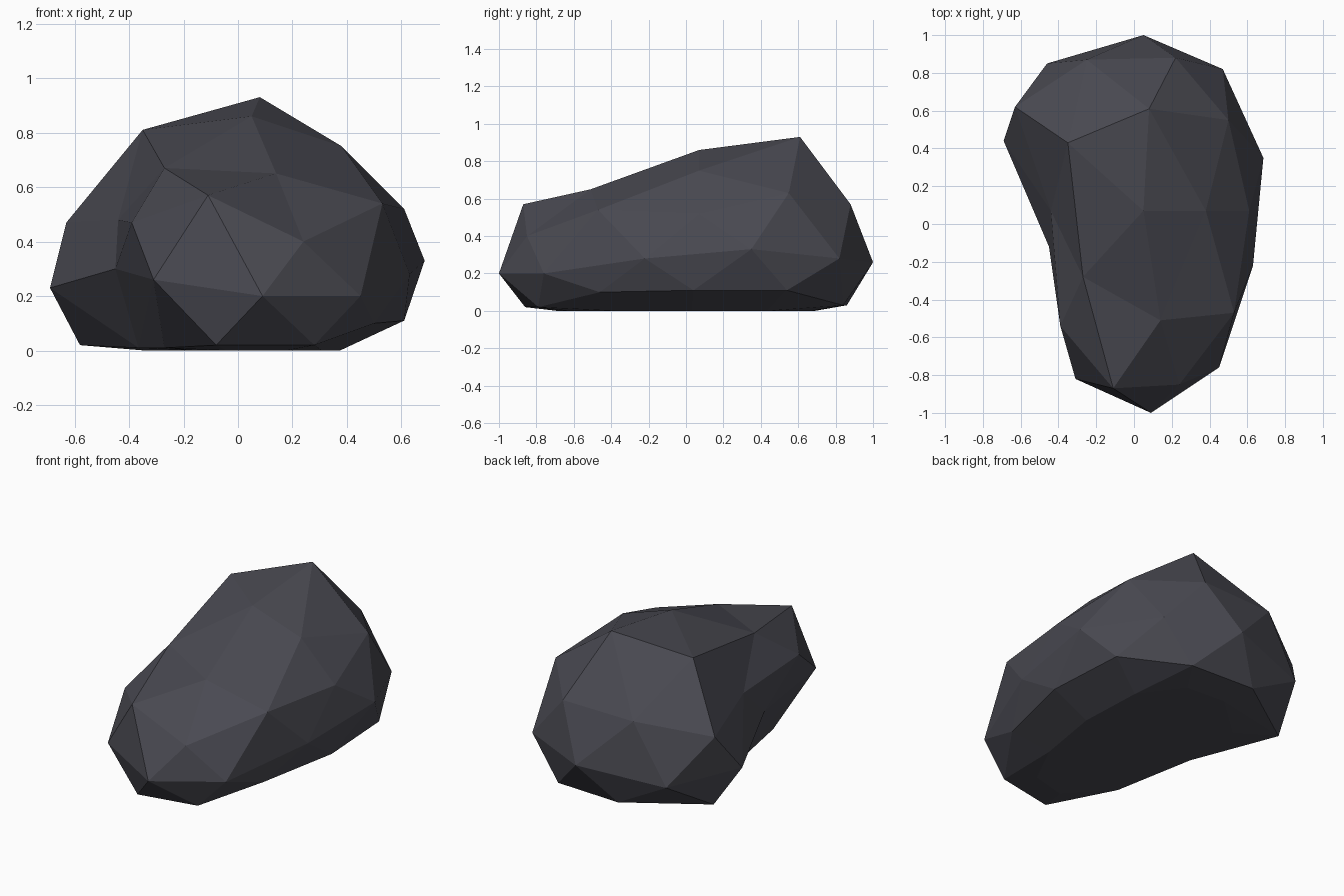
import bpy
from mathutils import Vector

if "Cube" in bpy.data.objects:
    bpy.data.objects.remove(bpy.data.objects["Cube"])

# Rock contours, each running counter-clockwise from the front
base = [(-.08, -.86, .02), (.28, -.79, .02), (.50, -.46, .10), (.61, .04, .11), (.58, .54, .11),
        (.28, .84, .03), (-.14, .86, .03), (-.58, .56, .02), (-.365, .05, .01), (-.27, -.46, .01)]
belt = [(.09, -1, .20), (.45, -.76, .20), (.63, -.22, .28), (.685, .35, .33), (.47, .82, .28),
        (.05, 1, .26), (-.46, .85, .20), (-.69, .44, .23), (-.45, -.12, .30), (-.31, -.82, .26)]
shoulder = [(-.11, -.87, .57), (.24, -.85, .40), (.53, -.47, .54), (.61, .07, .52), (.50, .55, .63),
            (.22, .88, .57), (-.25, .87, .56), (-.63, .62, .47), (-.44, .07, .48), (-.39, -.54, .47)]
crest = [(-.27, -.28, .67), (.14, -.51, .65), (.38, .07, .75), (.08, .61, .93), (-.35, .43, .81)]
crest_column = [0, 1, 1, 2, 3, 3, 3, 4, 0, 0]   # crest point above each column
hub = (.05, .07, .86)

# Nearly flat underside: the base contour drawn inwards
floor = [(.02 + (x - .02) * .6, y * .8, 0) for x, y, z in base]

verts, faces = [], []


def add(points):
    start = len(verts)
    verts.extend(Vector(p) for p in points)
    return list(range(start, len(verts)))


def facet(a, b, c, d, hollow=False):
    """Split a quad along its outward-bulging diagonal (inward if hollow), dropping collapsed sides."""
    ids = list(dict.fromkeys((a, b, c, d)))
    if len(ids) == 3:
        faces.append(ids)
    elif len(ids) == 4:
        pa, pb, pc, pd = (verts[i] for i in ids)
        bulges = (pb - pa).cross(pc - pa).dot(pd - pa) <= 0
        if bulges != hollow:
            faces.extend([(a, b, c), (a, c, d)])
        else:
            faces.extend([(a, b, d), (b, c, d)])


def bridge(lower, upper, hollow_column=None):
    n = len(lower)
    for i in range(n):
        j = (i + 1) % n
        facet(lower[i], lower[j], upper[j], upper[i], i == hollow_column)


# Stack the contours; the left flank has one hollow below the crest
floor_ids, base_ids, belt_ids, shoulder_ids, crest_ids = map(add, (floor, base, belt, shoulder, crest))
top = add([hub])[0]
bridge(floor_ids, base_ids)
bridge(base_ids, belt_ids)
bridge(belt_ids, shoulder_ids)
bridge(shoulder_ids, [crest_ids[k] for k in crest_column], hollow_column=7)

# Crown and underside
for i in range(5):
    faces.append((crest_ids[i], crest_ids[(i + 1) % 5], top))
faces.append(floor_ids[::-1])

mesh = bpy.data.meshes.new("rock")
mesh.from_pydata(verts, [], faces)
mesh.update()
rock = bpy.data.objects.new("rock", mesh)
bpy.context.collection.objects.link(rock)

stone = bpy.data.materials.new("dark slate grey")
stone.diffuse_color = (.068, .068, .084, 1)
stone.use_nodes = True
stone.node_tree.nodes["Principled BSDF"].inputs["Base Color"].default_value = stone.diffuse_color
mesh.materials.append(stone)
